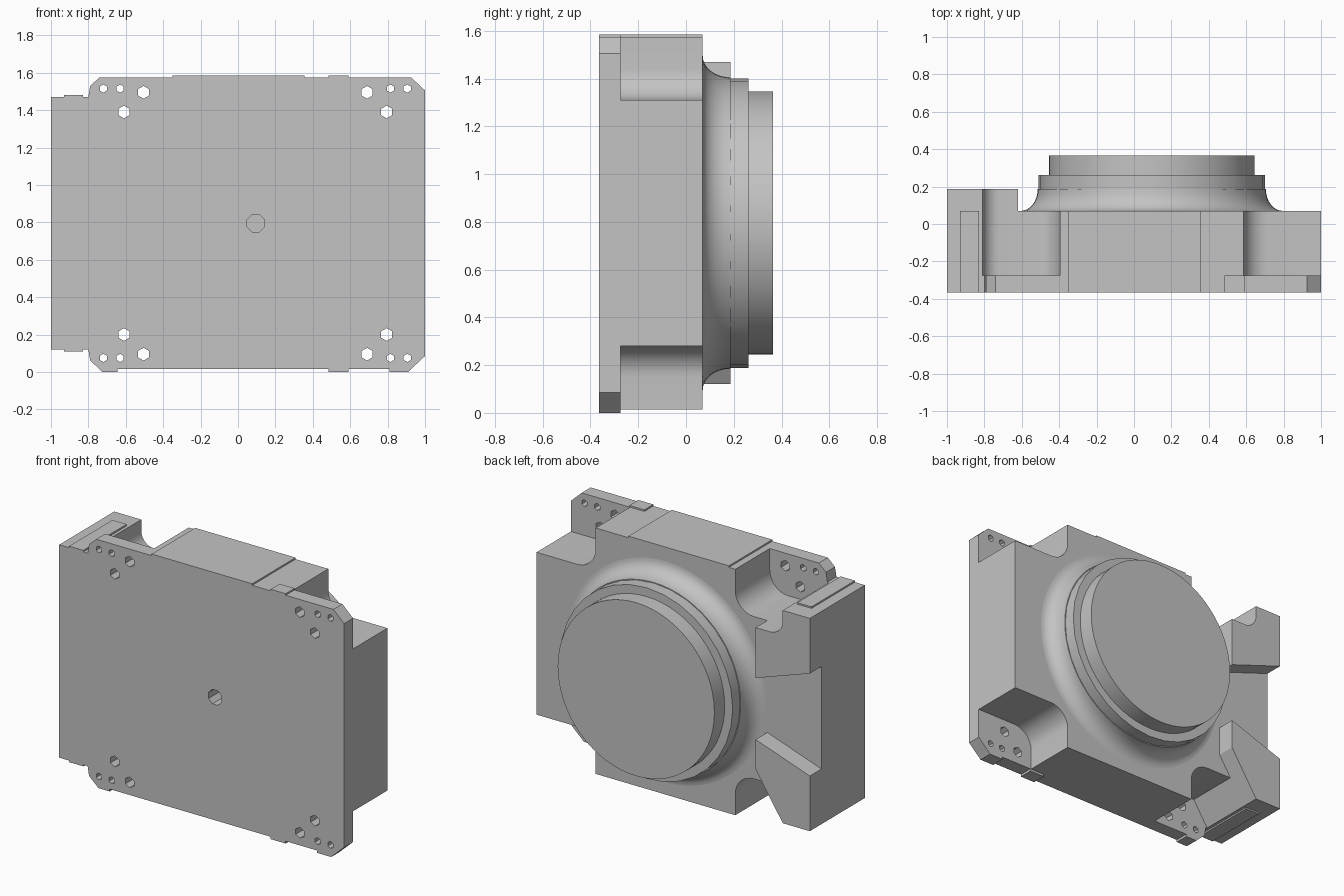
import bpy, bmesh, math
from mathutils import Vector, Matrix

if "Cube" in bpy.data.objects:
    bpy.data.objects.remove(bpy.data.objects["Cube"], do_unlink=True)

FRONT, PLATE, BODY, BLOCK, CAP = -0.365, -0.275, 0.07, 0.187, 0.365
CX, CZ = 0.095, 0.795
MID = 2 * CZ  # z mirror: z -> MID - z

grey = bpy.data.materials.new("light grey")
grey.use_nodes = True
grey.diffuse_color = (0.55, 0.55, 0.55, 1)
grey.node_tree.nodes["Principled BSDF"].inputs["Base Color"].default_value = (0.55, 0.55, 0.55, 1)


def finish(name, bm):
    bmesh.ops.recalc_face_normals(bm, faces=bm.faces)
    mesh = bpy.data.meshes.new(name)
    bm.to_mesh(mesh)
    bm.free()
    mesh.materials.append(grey)
    obj = bpy.data.objects.new(name, mesh)
    bpy.context.scene.collection.objects.link(obj)
    return obj


def prism(bm, outline, y0, y1):
    """Extrude an (x, z) outline along y."""
    face = bm.faces.new([bm.verts.new((x, y0, z)) for x, z in outline])
    ext = bmesh.ops.extrude_face_region(bm, geom=[face])
    verts = [g for g in ext["geom"] if isinstance(g, bmesh.types.BMVert)]
    bmesh.ops.translate(bm, verts=verts, vec=(0, y1 - y0, 0))


def slab(name, outlines, y0, y1):
    bm = bmesh.new()
    for o in outlines:
        prism(bm, o, y0, y1)
    return finish(name, bm)


def arc(cx, cz, r, a0, a1, n=8):
    return [(cx + r * math.cos(math.radians(a0 + (a1 - a0) * i / n)),
             cz + r * math.sin(math.radians(a0 + (a1 - a0) * i / n))) for i in range(n + 1)]


def flip(outline):
    return [(x, MID - z) for x, z in outline]


def rect(x0, x1, z0, z1):
    return [(x0, z0), (x1, z0), (x1, z1), (x0, z1)]


def smooth(obj):
    bpy.ops.object.select_all(action='DESELECT')
    obj.select_set(True)
    bpy.context.view_layer.objects.active = obj
    bpy.ops.object.shade_smooth_by_angle(angle=math.radians(30))


def cut(obj, cutter):
    mod = obj.modifiers.new("cut", 'BOOLEAN')
    mod.operation, mod.solver, mod.object = 'DIFFERENCE', 'EXACT', cutter
    bpy.context.view_layer.update()
    result = bpy.data.meshes.new_from_object(obj.evaluated_get(bpy.context.evaluated_depsgraph_get()))
    obj.modifiers.clear()
    obj.data = result
    bpy.data.objects.remove(cutter, do_unlink=True)


# Housing: full-depth outline with chamfered corners and a narrower side column
upper = [(1, 1.505), (0.925, 1.575), (-0.74, 1.575), (-0.79, 1.53), (-0.80, 1.47), (-1, 1.47)]
lower = [(x, MID - z) for x, z in reversed(upper)]
housing = slab("housing", [upper + lower], FRONT, BODY)

# Corner notches that leave only the front mounting plate
LEDGE, R, S = 1.31, 0.13, 0.09
right_notch = ([(1.2, 2), (0.585, 2)] + arc(0.585 + R, LEDGE + R, R, 180, 270) + [(1.2, LEDGE)])
inner = arc(-0.395 - R, LEDGE + R, R, 270, 360) + [(-0.395, 2), (-0.81, 2)]
corner = arc(-0.81 + S, LEDGE + S, S, 180, 270)
notch_top = inner + corner
notch_low = flip(inner + [(-0.81, 1.47), (-0.705, LEDGE)])
cut(housing, slab("notch_cutter", [right_notch, flip(right_notch), notch_top, notch_low], PLATE, 0.5))

# Screw holes through the plate and a blind centre hole
holes = [arc(x, z, r, 30, 330, 5)
         for x, z0, r in ((-0.72, 1.515, 0.022), (-0.63, 1.515, 0.022), (0.815, 1.515, 0.022),
                          (0.905, 1.515, 0.022), (-0.505, 1.495, 0.034), (0.69, 1.495, 0.034),
                          (-0.61, 1.39, 0.034), (0.795, 1.39, 0.034))
         for z in (z0, MID - z0)]
holes.append(arc(CX, CZ, 0.05, 22.5, 337.5, 7))
cut(housing, slab("hole_cutter", holes, FRONT - 0.1, PLATE + 0.05))
smooth(housing)

# Raised blocks at both ends of the side column, with a tapered recess between
top_block = [(-1, 1.47), (-0.81, 1.47)] + corner + [(-0.62, LEDGE), (-0.62, 0.99), (-1, 1.12)]
low_block = [(-1, 0.12), (-0.81, 0.12), (-0.62, 0.41), (-0.62, 0.60), (-1, 0.47)]
smooth(slab("upper_side_block", [top_block], BODY, BLOCK))
slab("lower_side_block", [low_block], BODY, BLOCK)

# Thin pads on the top and bottom edges
slab("top_pad", [rect(-0.35, 0.355, 1.575, 1.585)], FRONT, BODY)
side_pad = rect(-0.93, -0.83, 1.47, 1.48)
slab("side_pads", [side_pad, flip(side_pad)], FRONT, BODY)
slab("plate_pads", [rect(0.485, 0.59, 1.575, 1.585), rect(0.485, 0.59, 0, 0.015),
                    [(0.81, 0.015), (0.81, 0), (0.91, 0), (0.925, 0.015)],
                    [(-0.645, 0.015), (-0.645, 0), (-0.725, 0), (-0.74, 0.015)]], FRONT, PLATE)


def lathe(name, profile, steps):
    """Revolve an (r, y) profile about the round cover's axis."""
    bm = bmesh.new()
    verts = [bm.verts.new((r, y, 0)) for r, y in profile]
    edges = [bm.edges.new(p) for p in zip(verts, verts[1:])]
    bmesh.ops.spin(bm, geom=verts + edges, cent=(0, 0, 0), axis=(0, 1, 0),
                   angle=math.tau, steps=steps)
    bmesh.ops.remove_doubles(bm, verts=bm.verts, dist=0.0005)
    bmesh.ops.translate(bm, verts=bm.verts, vec=(CX, 0, CZ))
    obj = finish(name, bm)
    smooth(obj)


# Round cover: flared foot, stepped ring and flat cap
flare = [(0.70 - 0.09 * math.sin(t), BLOCK - 0.117 * math.cos(t))
         for t in (math.pi / 2 * i / 8 for i in range(9))]
lathe("flared_foot", [(0, BODY)] + flare + [(0, BLOCK)], 64)
lathe("stepped_ring", [(0, BLOCK), (0.606, BLOCK), (0.606, 0.262), (0, 0.262)], 32)
lathe("flat_cap", [(0, 0.262), (0.55, 0.262), (0.55, CAP), (0, CAP)], 64)
